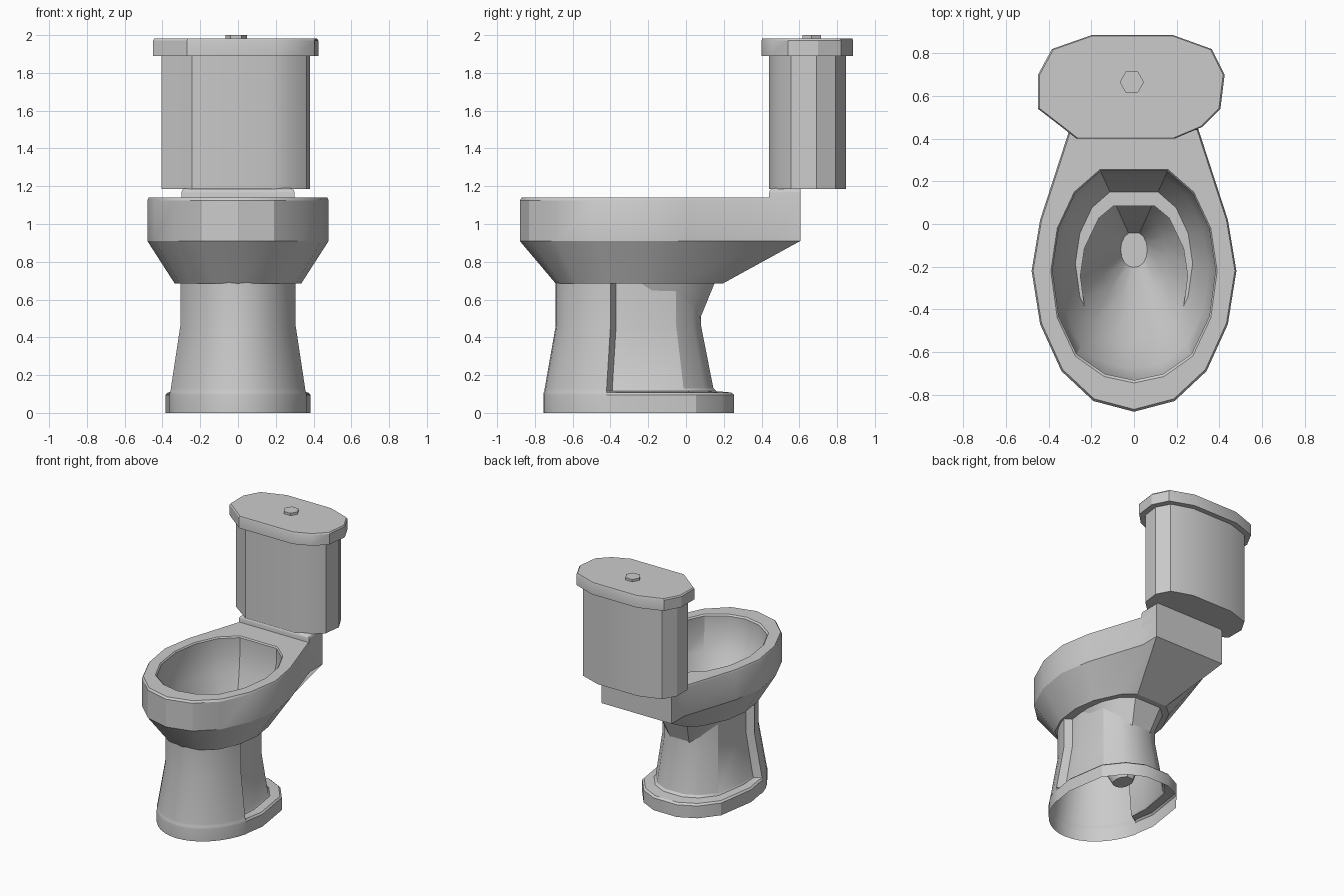
import bpy, bmesh, math

cube = bpy.data.objects.get("Cube")
if cube:
    bpy.data.objects.remove(cube)

ceramic = bpy.data.materials.new("grey_ceramic")
ceramic.use_nodes = True
colour = (0.6, 0.6, 0.6, 1)
ceramic.diffuse_color = colour
ceramic.node_tree.nodes["Principled BSDF"].inputs["Base Color"].default_value = colour


def finish(name, bm, smooth=28):
    bmesh.ops.recalc_face_normals(bm, faces=bm.faces)
    mesh = bpy.data.meshes.new(name)
    bm.to_mesh(mesh)
    bm.free()
    obj = bpy.data.objects.new(name, mesh)
    bpy.context.collection.objects.link(obj)
    mesh.materials.append(ceramic)
    bpy.ops.object.select_all(action='DESELECT')
    obj.select_set(True)
    bpy.context.view_layer.objects.active = obj
    bpy.ops.object.shade_smooth_by_angle(angle=math.radians(smooth))
    return obj


def loft(name, rows, cap_start=False, cap_end=False):
    """Skin closed rings of (x, y) points, each given with its height."""
    bm = bmesh.new()
    rings = [[bm.verts.new((x, y, z)) for x, y in pts] for pts, z in rows]
    n = len(rings[0])
    for a, b in zip(rings, rings[1:]):
        for i in range(n):
            j = (i + 1) % n
            bm.faces.new((a[i], a[j], b[j], b[i]))
    if cap_start:
        bm.faces.new(rings[0][::-1])
    if cap_end:
        bm.faces.new(rings[-1])
    bmesh.ops.remove_doubles(bm, verts=bm.verts, dist=0.0005)
    return finish(name, bm)


def mirrored(half):
    """Full ring from a half outline that starts on the centre line."""
    return half + [(-x, y) for x, y in reversed(half) if x > 0]


def scaled(pts, centre, sx, sy=None):
    cx, cy = centre
    sy = sx if sy is None else sy
    return [(cx + (x - cx) * sx, cy + (y - cy) * sy) for x, y in pts]


# Bowl: underside, rim, seat top and funnel in one skin
outer = mirrored([(0, -.88), (.19, -.83), (.34, -.69), (.44, -.47),
                  (.48, -.22), (.44, .02), (.3, .45), (.3, .605)])
under = mirrored([(0, -.69), (.13, -.665), (.24, -.58), (.31, -.43),
                  (.335, -.24), (.31, -.07), (.22, .12), (.13, .195)])
inner = mirrored([(0, -.745), (.14, -.715), (.275, -.62), (.36, -.44),
                  (.39, -.22), (.36, -.02), (.28, .15), (.16, .255)])
drain = (0, -.1)
funnel = [(1, 1.14), (.98, 1.13), (.98, 1.02), (.9, .88),
          (.7, .68), (.4, .42), (.16, .16)]
loft("bowl",
     [(scaled(under, (0, -.25), .75), .685), (under, .685), (outer, .91),
      (outer, 1.125), (scaled(outer, (0, -.14), .985), 1.14)]
     + [(scaled(inner, drain, s), z) for s, z in funnel], cap_end=True)


# Pedestal: rounded front shell, lip, recessed rear column and plinth
def pedestal_ring(width, front, lip_y, rear_width, rear_depth, inset):
    mid = -.25
    start = math.asin((mid - lip_y) / front)
    half = []
    for i in range(9):
        a = math.pi / 2 - (math.pi / 2 - start) * i / 8
        half.append((width * math.cos(a) if i else 0, mid - front * math.sin(a)))
    x = half[-1][0]
    half.append((x - inset, lip_y + .03))
    for fx, fy in ((1, 0), (.88, .6), (.6, .87), (.26, 1)):
        half.append((rear_width * fx, mid + rear_depth * fy))
    return mirrored(half)


loft("pedestal", [
    (pedestal_ring(.385, .505, -.42, .385, .505, 0), 0),
    (pedestal_ring(.385, .505, -.42, .385, .505, 0), .095),
    (pedestal_ring(.383, .503, -.42, .373, .49, .012), .108),
    (pedestal_ring(.38, .5, -.42, .315, .41, .05), .115),
    (pedestal_ring(.378, .498, -.42, .305, .395, .055), .13),
    (pedestal_ring(.325, .44, -.4, .27, .33, .05), .46),
    (pedestal_ring(.325, .44, -.4, .27, .33, .05), .69)])

# Rounded shelf carrying the tank
bm = bmesh.new()
bmesh.ops.create_cube(bm, size=1)
for v in bm.verts:
    v.co = (v.co.x * .6, .5225 + v.co.y * .165, 1.12 + v.co.z * .14)
edges = [e for e in bm.edges if all(v.co.z > 1.12 for v in e.verts)
         and not all(v.co.y > .6 for v in e.verts)]
bmesh.ops.bevel(bm, geom=edges, offset=.025, segments=3, profile=.5, affect='EDGES')
finish("tank_shelf", bm, 40)

# Tank and lid share one outline
lid = [(-.27, .4), (.19, .4), (.32, .455), (.405, .54), (.425, .7), (.365, .82),
       (.185, .885), (-.2, .885), (-.385, .82), (-.45, .7), (-.45, .54), (-.34, .455)]
centre = (-.0125, .6425)
tank = scaled(lid, centre, .9, .84)
loft("tank", [(tank, 1.185), (tank, 1.9)], True, True)
loft("tank_lid", [(lid, 1.89), (lid, 1.972), (scaled(lid, centre, .983), 1.982)],
     True, True)

# Hexagonal flush button
button = [(-.01 + .057 * math.cos(i * math.pi / 3),
           .665 + .057 * math.sin(i * math.pi / 3)) for i in range(6)]
loft("flush_button", [(button, 1.975), (button, 2.0)], True, True)
